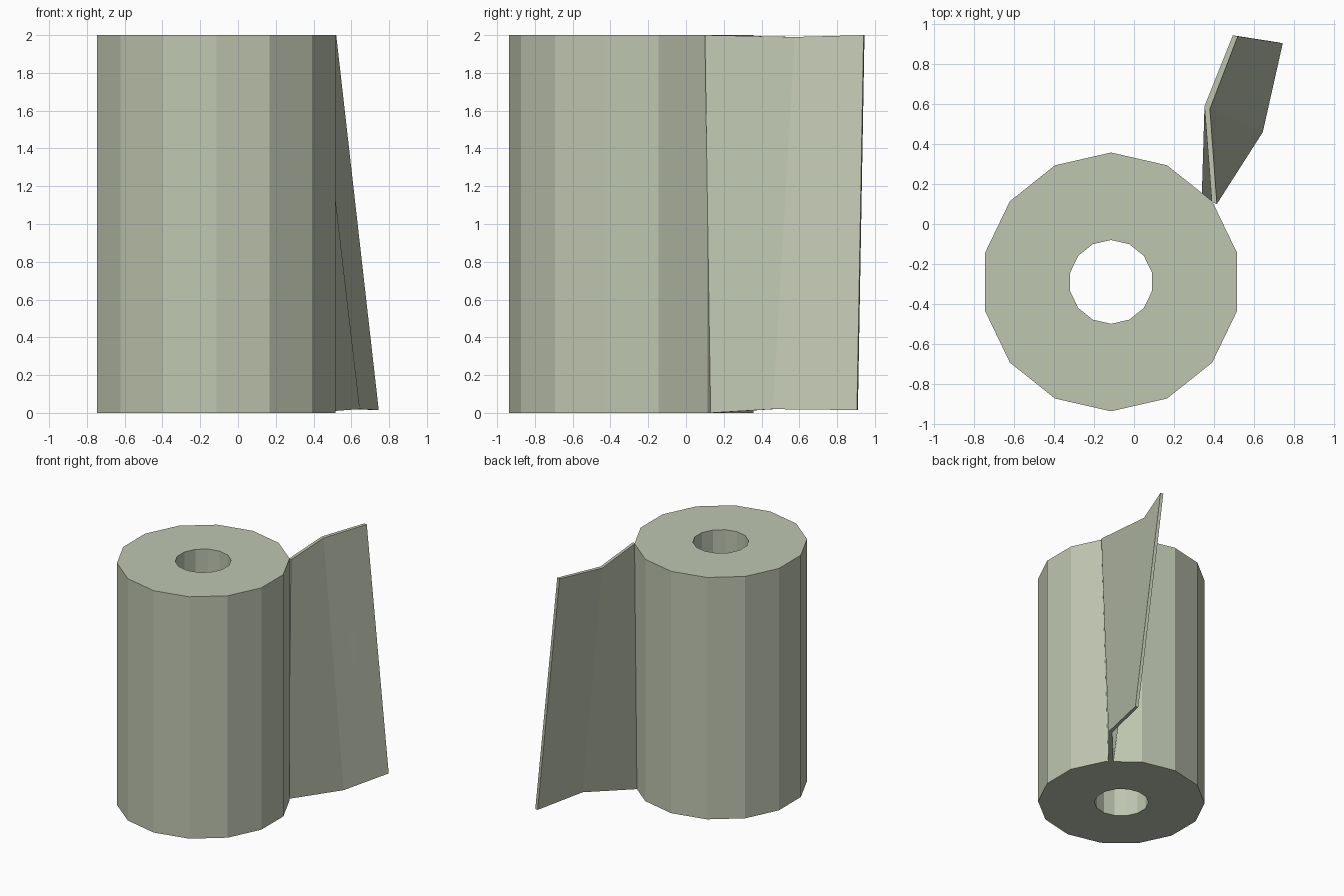
import bpy, bmesh
from math import cos, sin, tau, pi
from mathutils import Vector

cube = bpy.data.objects.get("Cube")
if cube:
    bpy.data.objects.remove(cube)

paper = bpy.data.materials.new("pale_sage_paper")
paper.use_nodes = True
colour = (0.52, 0.565, 0.435, 1)
paper.diffuse_color = colour
paper.node_tree.nodes["Principled BSDF"].inputs["Base Color"].default_value = colour

HEIGHT, SIDES = 2.0, 14
CENTRE = Vector((-0.115, -0.29, 0))


def finish(bm, name):
    mesh = bpy.data.meshes.new(name)
    bm.to_mesh(mesh)
    bm.free()
    mesh.materials.append(paper)
    obj = bpy.data.objects.new(name, mesh)
    bpy.context.collection.objects.link(obj)
    return obj


# Hollow roll: a rectangular section carried round the axis
bm = bmesh.new()
section = [(0.648, 0), (0.648, HEIGHT), (0.21, HEIGHT), (0.21, 0)]
rings = []
for i in range(SIDES):
    a = pi / 2 + tau * i / SIDES
    rings.append([bm.verts.new(CENTRE + Vector((r * cos(a), r * sin(a), z)))
                  for r, z in section])
for i in range(SIDES):
    here, there = rings[i], rings[(i + 1) % SIDES]
    for j in range(4):
        k = (j + 1) % 4
        bm.faces.new((here[j], there[j], there[k], here[k]))
bmesh.ops.recalc_face_normals(bm, faces=bm.faces)
finish(bm, "paper_roll")

# Loose sheet: outer and inner edges at the root, the fold and the free end
bm = bmesh.new()
top_out = [(0.415, 0.10, 2), (0.38, 0.575, 1.99), (0.52, 0.94, 2)]
top_in = [(0.39, 0.11, 2), (0.353, 0.59, 1.99), (0.495, 0.945, 2)]
low_out = [(0.37, 0.13, 0), (0.645, 0.46, 0.02), (0.745, 0.905, 0.015)]
low_in = [(0.34, 0.155, 0), (0.617, 0.47, 0.02), (0.72, 0.91, 0.015)]
to, ti, lo, li = [[bm.verts.new(p) for p in line]
                  for line in (top_out, top_in, low_out, low_in)]
for a, b in ((0, 1), (1, 2)):
    bm.faces.new((to[a], lo[a], lo[b], to[b]))   # outer side
    bm.faces.new((li[a], ti[a], ti[b], li[b]))   # inner side
    bm.faces.new((to[a], to[b], ti[b], ti[a]))   # top edge
    bm.faces.new((lo[a], li[a], li[b], lo[b]))   # bottom edge
bm.faces.new((to[2], lo[2], li[2], ti[2]))       # free end
bm.faces.new((to[0], ti[0], li[0], lo[0]))       # root
finish(bm, "loose_sheet")
